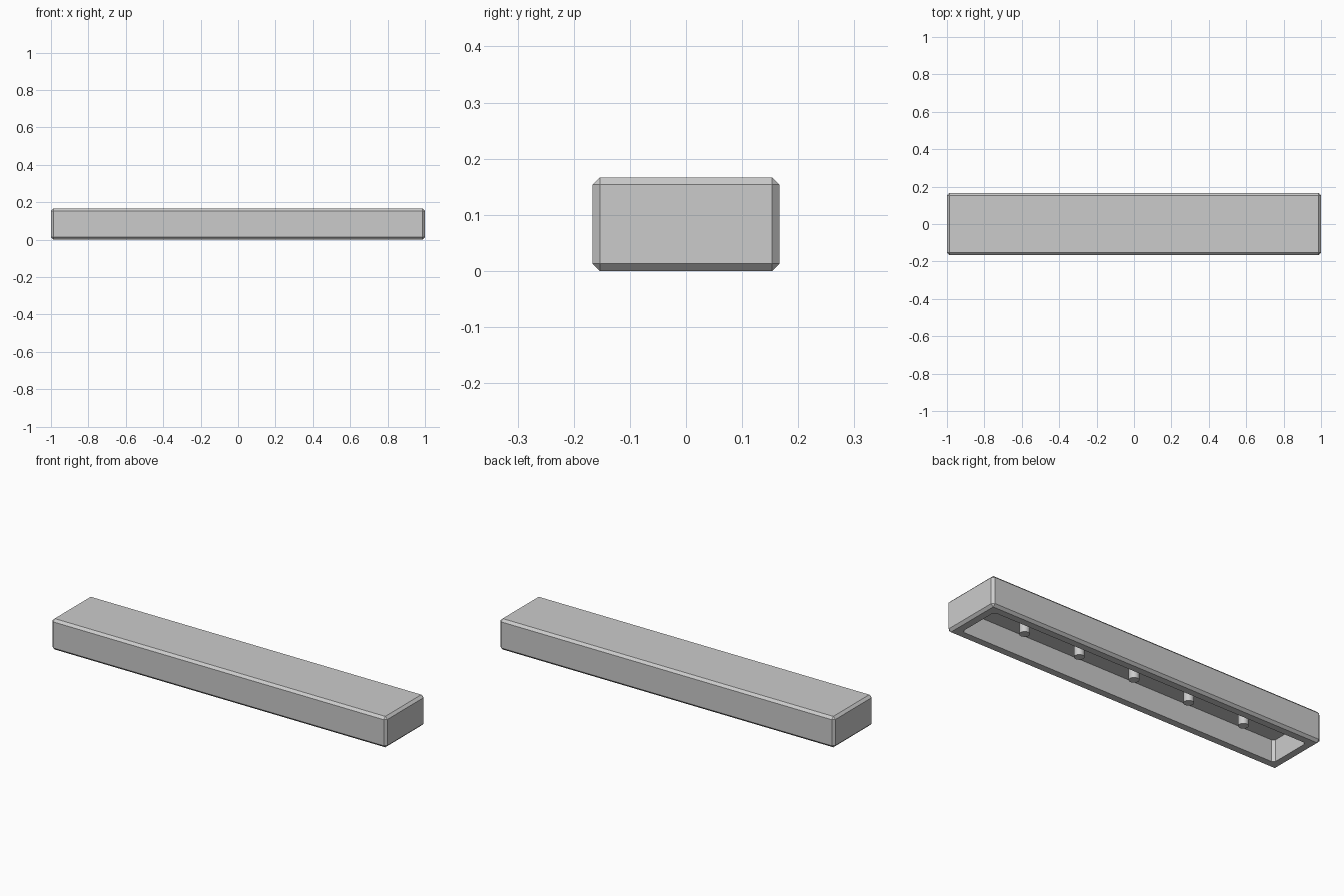
import bpy
import bmesh

LENGTH, WIDTH, HEIGHT = 2.0, 1 / 3, 1 / 6
WALL, CHAMFER = 0.05, 0.013
CEILING = HEIGHT - WALL

if "Cube" in bpy.data.objects:
    bpy.data.objects.remove(bpy.data.objects["Cube"])

grey = bpy.data.materials.new("light grey")
grey.use_nodes = True
colour = (0.6, 0.6, 0.6, 1)
grey.diffuse_color = colour
grey.node_tree.nodes["Principled BSDF"].inputs["Base Color"].default_value = colour


def add_object(name, bm):
    mesh = bpy.data.meshes.new(name)
    bm.to_mesh(mesh)
    bm.free()
    mesh.materials.append(grey)
    obj = bpy.data.objects.new(name, mesh)
    bpy.context.collection.objects.link(obj)
    return obj


def chamfered_box(length, width, bottom, top, keep=lambda edge: True):
    """Box spanning bottom to top, with the chosen edges chamfered."""
    bm = bmesh.new()
    bmesh.ops.create_cube(bm, size=1)
    for v in bm.verts:
        v.co = (v.co.x * length, v.co.y * width, top if v.co.z > 0 else bottom)
    bmesh.ops.bevel(bm, geom=[e for e in bm.edges if keep(e)], offset=CHAMFER,
                    offset_type='OFFSET', segments=1, affect='EDGES')
    return bm


def is_vertical(edge):
    a, b = edge.verts
    return abs(a.co.z - b.co.z) > 0.01


# Outer shell with a hollow underside
shell = add_object("tile_shell", chamfered_box(LENGTH, WIDTH, 0, HEIGHT))
cutter = add_object("cavity_cutter", chamfered_box(
    LENGTH - 2 * WALL, WIDTH - 2 * WALL, -0.1, CEILING, is_vertical))
hollow = shell.modifiers.new("hollow", 'BOOLEAN')
hollow.operation = 'DIFFERENCE'
hollow.solver = 'EXACT'
hollow.object = cutter
cutter.hide_render = True
cutter.hide_viewport = True

# Row of round pegs hanging from the ceiling of the cavity
PEG_BOTTOM, PEG_TOP = 0.04, CEILING + 0.01
for i in range(5):
    bm = bmesh.new()
    bmesh.ops.create_cone(bm, cap_ends=True, segments=24, radius1=0.025,
                          radius2=0.025, depth=PEG_TOP - PEG_BOTTOM)
    peg = add_object(f"underside_peg_{i + 1}", bm)
    peg.location = ((i - 2) * WIDTH, 0, (PEG_TOP + PEG_BOTTOM) / 2)
    for face in peg.data.polygons:
        face.use_smooth = abs(face.normal.z) < 0.5
    peg.data.set_sharp_from_angle(angle=0.6)
